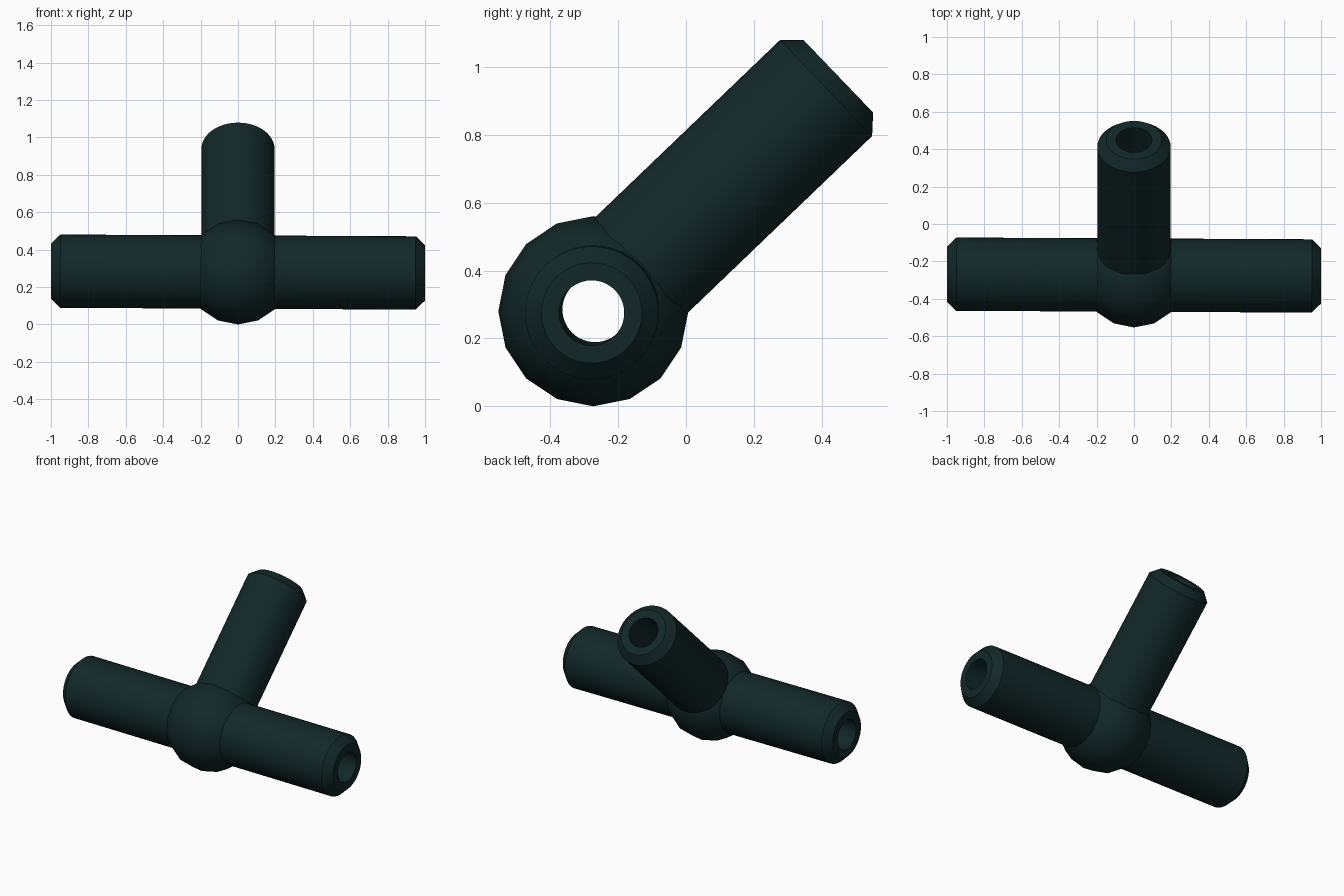
import bpy, bmesh, math
from mathutils import Vector, Matrix

cube = bpy.data.objects.get("Cube")
if cube:
    bpy.data.objects.remove(cube, do_unlink=True)

# Single dark plastic colour
COLOUR = (0.006, 0.021, 0.022, 1)
plastic = bpy.data.materials.new("dark_teal_plastic")
plastic.use_nodes = True
plastic.diffuse_color = COLOUR
bsdf = plastic.node_tree.nodes["Principled BSDF"]
bsdf.inputs["Base Color"].default_value = COLOUR
bsdf.inputs["Roughness"].default_value = 0.6

CENTRE = Vector((0, -0.273, 0.28))
HUB_R, TUBE_R, LIP_R, BORE_R = 0.28, 0.196, 0.148, 0.096
CHAMFER = 0.05


def lathe(name, profile, segments, direction, closed):
    """Spin (distance, radius) points around an axis through the hub centre."""
    bm = bmesh.new()
    rings = []
    for d, r in profile:
        ring = []
        for i in range(segments):
            a = math.tau * i / segments
            ring.append(bm.verts.new((r * math.cos(a), r * math.sin(a), d)))
        rings.append(ring)
    pairs = list(zip(rings, rings[1:]))
    if closed:
        pairs.append((rings[-1], rings[0]))
    for a, b in pairs:
        for i in range(segments):
            j = (i + 1) % segments
            bm.faces.new((a[i], a[j], b[j], b[i]))
    if not closed and profile[-1][1] == BORE_R:
        bm.faces.new(rings[-1])
    bmesh.ops.recalc_face_normals(bm, faces=bm.faces)
    mesh = bpy.data.meshes.new(name)
    bm.to_mesh(mesh)
    bm.free()
    mesh.materials.append(plastic)
    obj = bpy.data.objects.new(name, mesh)
    bpy.context.collection.objects.link(obj)
    turn = Vector((0, 0, 1)).rotation_difference(Vector(direction).normalized())
    obj.matrix_world = Matrix.Translation(CENTRE) @ turn.to_matrix().to_4x4()
    bpy.ops.object.select_all(action="DESELECT")
    obj.select_set(True)
    bpy.context.view_layer.objects.active = obj
    bpy.ops.object.shade_smooth_by_angle(angle=math.radians(35))
    return obj


# Cross tube, bored right through, chamfered at both ends
end = [(1 - CHAMFER, TUBE_R), (1, LIP_R), (1, BORE_R)]
mirrored = [(-d, r) for d, r in reversed(end)]
lathe("cross_tube", mirrored + end, 48, (1, -0.005, -0.005), True)

# Faceted ball hub, open where the bore passes through
steps = [math.radians(22.5 * k) for k in range(-3, 4)]
hub = [(HUB_R * math.sin(a), HUB_R * math.cos(a)) for a in steps]
lathe("ball_hub", hub, 16, (1, 0, 0), False)

# Slanted arm rising to the back, with a blind bore
tilt = math.radians(43.8)
arm = [(0.18, TUBE_R)] + end + [(0.2, BORE_R)]
lathe("slanted_arm", arm, 48, (0, math.cos(tilt), math.sin(tilt)), False)
